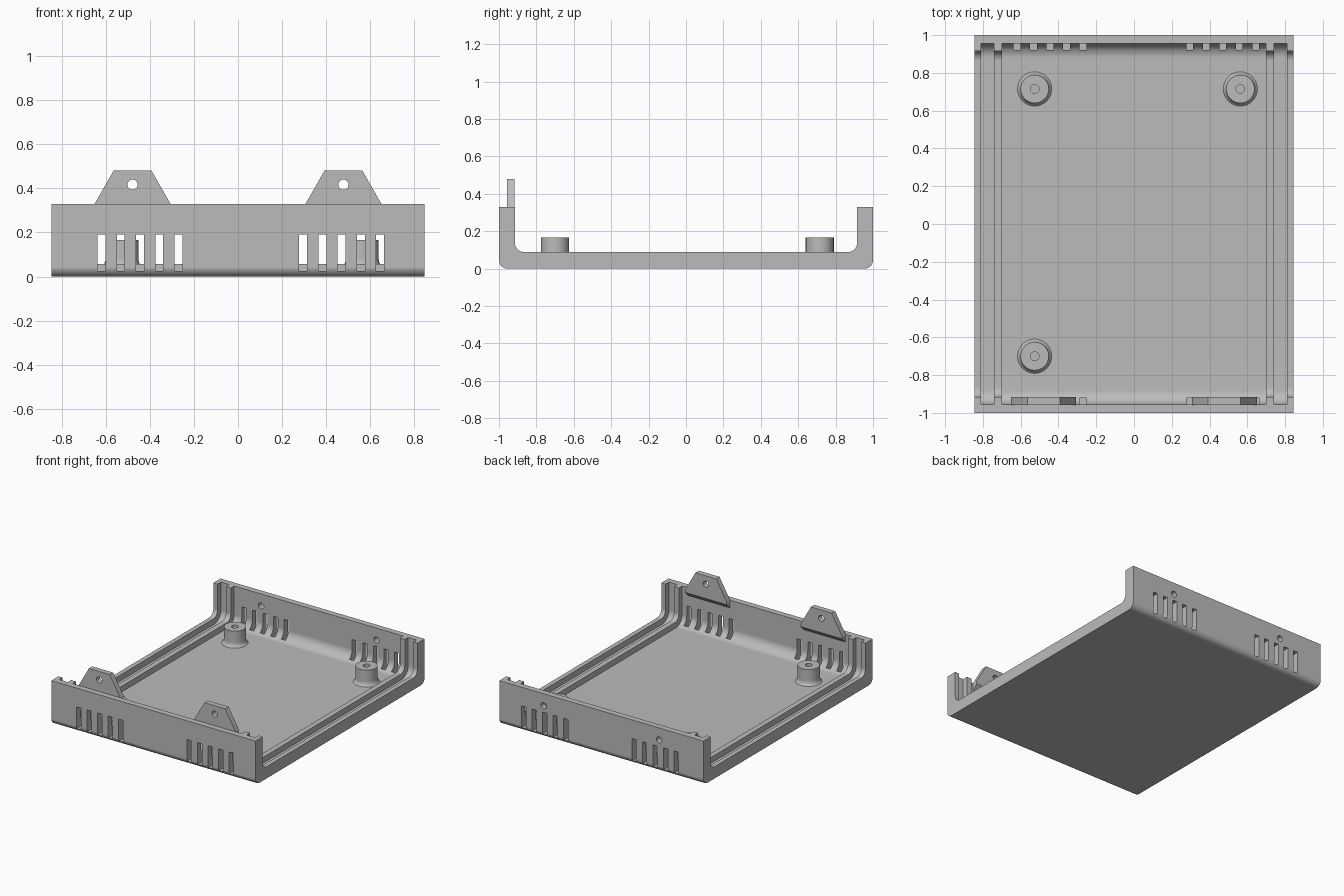
import bpy, bmesh, math
from mathutils import Matrix

cube = bpy.data.objects.get("Cube")
if cube:
    bpy.data.objects.remove(cube)

# Overall sizes
HX, HY, TOP = 0.845, 1.0, 0.33
RIB, WALL = 0.085, 0.045
TAB_X = 0.478

grey = bpy.data.materials.new("light_grey_plastic")
grey.use_nodes = True
grey.diffuse_color = (0.5, 0.5, 0.5, 1)
grey.node_tree.nodes["Principled BSDF"].inputs["Base Color"].default_value = (0.5, 0.5, 0.5, 1)


def prism(bm, outline, axis, a, b):
    """Extrude a 2D outline along x (outline is y,z) or along y (outline is x,z)."""
    def place(p, t):
        return (t, p[0], p[1]) if axis == "x" else (p[0], t, p[1])
    near = [bm.verts.new(place(p, a)) for p in outline]
    far = [bm.verts.new(place(p, b)) for p in outline]
    bm.faces.new(near)
    bm.faces.new(far[::-1])
    n = len(outline)
    for i in range(n):
        j = (i + 1) % n
        bm.faces.new((near[i], far[i], far[j], near[j]))


def rounded_u(half, floor, top, r, steps=8):
    """Closed outline, square at the top and rounded at the two bottom corners."""
    right = [(half - r + r * math.cos(t), floor + r - r * math.sin(t))
             for t in (math.pi / 2 * i / steps for i in range(steps + 1))]
    right = [(half, top)] + right
    return right + [(-y, z) for y, z in reversed(right)]


def circle(x, z, r, n=24):
    return [(x + r * math.cos(2 * math.pi * i / n), z + r * math.sin(2 * math.pi * i / n))
            for i in range(n)]


def make(name, bm):
    bmesh.ops.recalc_face_normals(bm, faces=bm.faces)
    mesh = bpy.data.meshes.new(name)
    bm.to_mesh(mesh)
    bm.free()
    mesh.materials.append(grey)
    obj = bpy.data.objects.new(name, mesh)
    bpy.context.collection.objects.link(obj)
    return obj


def cut(obj, bm):
    """Subtract the shapes in bm from obj and discard the cutter."""
    cutter = make("cutter", bm)
    cutter.hide_render = True
    mod = obj.modifiers.new("cut", "BOOLEAN")
    mod.operation, mod.solver, mod.object = "DIFFERENCE", "EXACT", cutter
    bpy.context.view_layer.update()
    result = bpy.data.meshes.new_from_object(
        obj.evaluated_get(bpy.context.evaluated_depsgraph_get()))
    obj.modifiers.clear()
    obj.data = result
    result.name = obj.name
    bpy.data.objects.remove(cutter)


def smooth(obj):
    for p in obj.data.polygons:
        p.use_smooth = True
    obj.data.set_sharp_from_angle(angle=math.radians(30))
    mod = obj.modifiers.new("even_shading", "WEIGHTED_NORMAL")
    mod.keep_sharp = True


# Tray: solid rounded block, hollowed at rib depth
bm = bmesh.new()
prism(bm, rounded_u(HY, 0, TOP, 0.045), "x", -HX, HX)
tray = make("tray", bm)
bm = bmesh.new()
prism(bm, rounded_u(HY - RIB, 0.088, 1, 0.05), "x", -1, 1)
cut(tray, bm)

# Deeper main cavity and side grooves, leaving two ribs at each side
bm = bmesh.new()
for a, b in ((-0.70, 0.70), (-0.81, -0.74), (0.74, 0.81)):
    prism(bm, rounded_u(HY - WALL, WALL, 1, 0.075), "x", a, b)
cut(tray, bm)

# Ventilation slots through front and back walls, screw holes in the back
bm = bmesh.new()
for first in (-0.619, 0.295):
    for i in range(5):
        x = first + i * 0.0873
        slot = [(x - 0.018, 0.025), (x + 0.018, 0.025), (x + 0.018, 0.19), (x - 0.018, 0.19)]
        for side in (-1, 1):
            prism(bm, slot, "y", side * 0.92, side * 1.1)
for x in (-TAB_X, TAB_X):
    prism(bm, circle(x, 0.24, 0.023), "y", 0.9, 1.1)
cut(tray, bm)
smooth(tray)

# Screw tabs on the inside of the front wall, with a sloped underside
for name, x in (("right_tab", -TAB_X), ("left_tab", TAB_X)):
    bm = bmesh.new()
    half = [(0.172, 0.27), (0.172, TOP), (0.086, 0.48)]
    prism(bm, [(x + u, z) for u, z in half] + [(x - u, z) for u, z in reversed(half)],
          "y", -0.957, -0.917)
    for v in bm.verts:
        if v.co.y > -0.93 and v.co.z < 0.3:
            v.co.z = 0.31
    tab = make(name, bm)
    bm = bmesh.new()
    prism(bm, circle(x, 0.417, 0.023), "y", -1.1, -0.8)
    cut(tab, bm)
    smooth(tab)

# Screw bosses: lathed post with flared foot and blind hole
flare = [(0.105 - 0.03 * math.sin(t), 0.08 - 0.04 * math.cos(t))
         for t in (math.pi / 2 * i / 6 for i in range(7))]
profile = flare + [(0.075, 0.165), (0.023, 0.165), (0.023, 0.06), (0, 0.06)]
for name, x, y in (("back_right_boss", -0.526, 0.715), ("back_left_boss", 0.563, 0.715),
                   ("front_right_boss", -0.526, -0.70)):
    bm = bmesh.new()
    line = [bm.verts.new((r, 0, z)) for r, z in profile]
    edges = [bm.edges.new(pair) for pair in zip(line, line[1:])]
    bmesh.ops.spin(bm, geom=line + edges, cent=(0, 0, 0), axis=(0, 0, 1),
                   angle=2 * math.pi, steps=32)
    bmesh.ops.remove_doubles(bm, verts=bm.verts, dist=0.0005)
    bmesh.ops.recalc_face_normals(bm, faces=bm.faces)
    bmesh.ops.transform(bm, matrix=Matrix.Translation((x, y, 0)), verts=bm.verts)
    smooth(make(name, bm))
